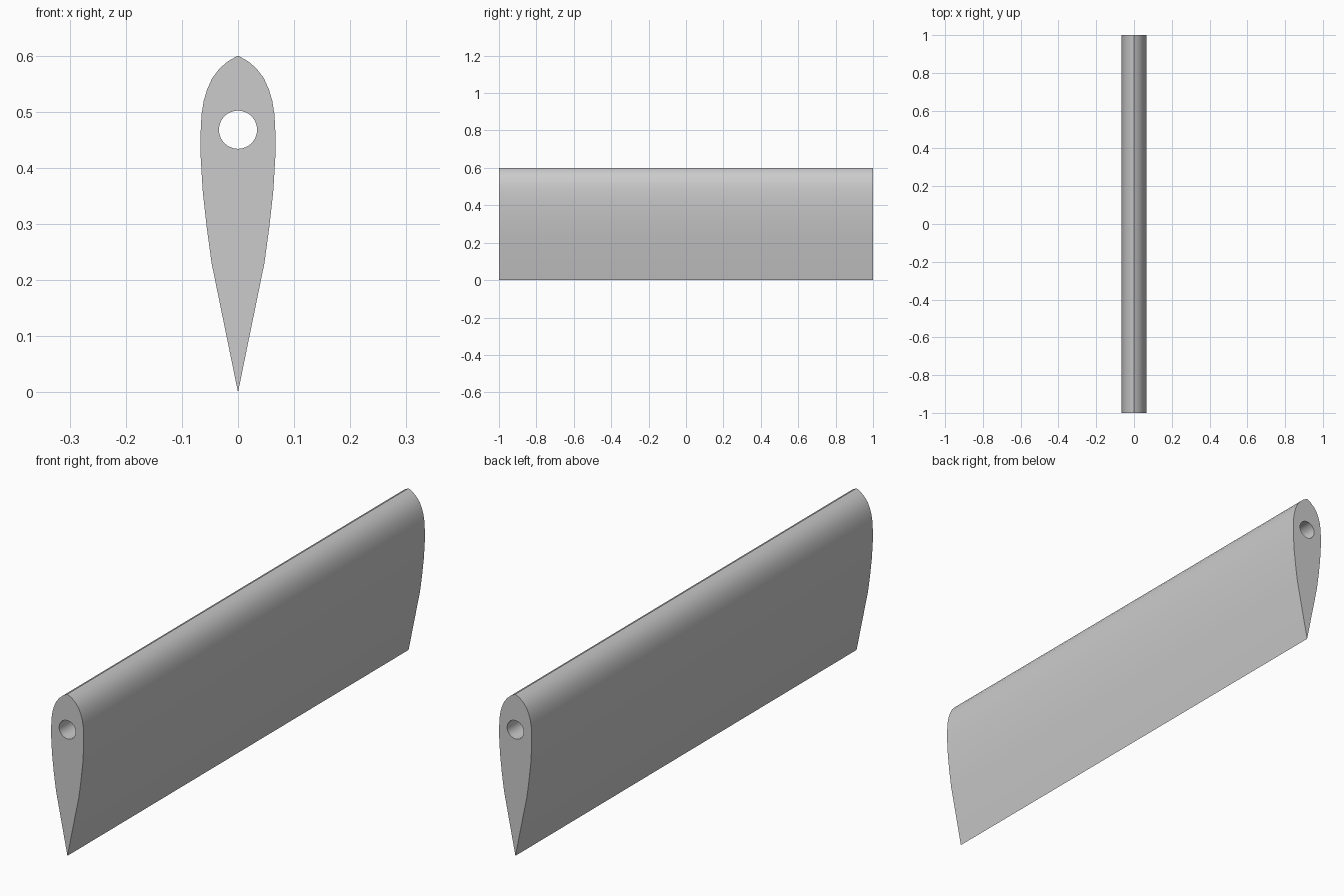
import bpy
import bmesh
from math import radians
from mathutils import Matrix

default = bpy.data.objects.get("Cube")
if default:
    bpy.data.objects.remove(default, do_unlink=True)

LENGTH = 2.0
HOLE_Z, HOLE_R = 0.468, 0.034

grey = bpy.data.materials.new("plain grey")
grey.use_nodes = True
colour = (0.6, 0.6, 0.6, 1)
grey.diffuse_color = colour
grey.node_tree.nodes["Principled BSDF"].inputs["Base Color"].default_value = colour


def add_object(name, bm):
    bmesh.ops.recalc_face_normals(bm, faces=bm.faces)
    mesh = bpy.data.meshes.new(name)
    bm.to_mesh(mesh)
    bm.free()
    mesh.materials.append(grey)
    obj = bpy.data.objects.new(name, mesh)
    bpy.context.collection.objects.link(obj)
    return obj


# Blade: half profile (half width, height), mirrored and extruded along y
half = [(0.047, 0.23), (0.056, 0.296), (0.063, 0.36), (0.0665, 0.42),
        (0.067, 0.455), (0.065, 0.495), (0.061, 0.52), (0.055, 0.54),
        (0.046, 0.56), (0.033, 0.577), (0.018, 0.59)]
outline = [(0, 0)] + half + [(0, 0.6)] + [(-x, z) for x, z in reversed(half)]
bm = bmesh.new()
cap = bm.faces.new([bm.verts.new((x, -LENGTH / 2, z)) for x, z in outline])
ext = bmesh.ops.extrude_face_region(bm, geom=[cap], use_keep_orig=True)
moved = [v for v in ext["geom"] if isinstance(v, bmesh.types.BMVert)]
bmesh.ops.translate(bm, verts=moved, vec=(0, LENGTH, 0))
blade = add_object("blade", bm)

# Round bore running the full length
bm = bmesh.new()
bmesh.ops.create_cone(
    bm, cap_ends=True, segments=48, radius1=HOLE_R, radius2=HOLE_R,
    depth=LENGTH * 1.2,
    matrix=Matrix.Translation((0, 0, HOLE_Z)) @ Matrix.Rotation(radians(90), 4, "X"))
cutter = add_object("bore_cutter", bm)
cutter.hide_render = True

bore = blade.modifiers.new("bore", "BOOLEAN")
bore.operation = "DIFFERENCE"
bore.solver = "EXACT"
bore.object = cutter

# Apply the bore, then smooth the sides and keep the ridges and ends crisp
bpy.ops.object.select_all(action="DESELECT")
blade.select_set(True)
bpy.context.view_layer.objects.active = blade
bpy.ops.object.modifier_apply(modifier=bore.name)
bpy.data.objects.remove(cutter, do_unlink=True)
bpy.ops.object.shade_smooth_by_angle(angle=radians(30))
